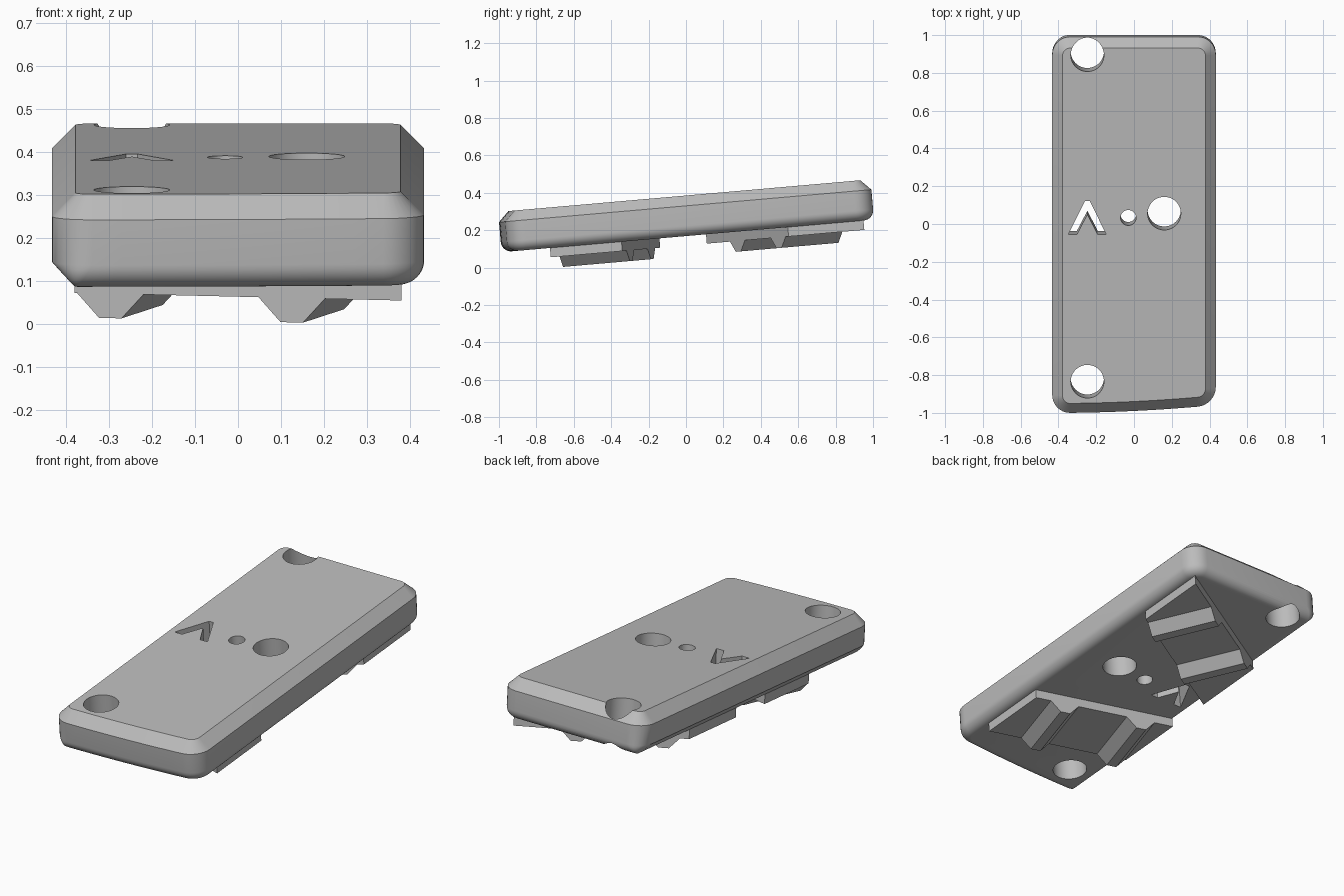
import bpy, bmesh
from math import sin, cos, pi, radians
from mathutils import Matrix, Vector

cube = bpy.data.objects.get("Cube")
if cube:
    bpy.data.objects.remove(cube, do_unlink=True)

# One plain grey
grey = bpy.data.materials.new("plain_grey")
grey.use_nodes = True
colour = (0.5, 0.5, 0.5, 1)
grey.diffuse_color = colour
grey.node_tree.nodes["Principled BSDF"].inputs["Base Color"].default_value = colour

# Everything is built flat (underside at zero), then tilted
TILT = Matrix.Translation((0, 0, 0.169)) @ Matrix.Rotation(radians(5), 4, 'X')
W, BACK, FRONT, THICK, EDGE = 0.433, 1.009, -0.99, 0.216, 0.055


def make(name, rings):
    """Loft a closed solid through rings of points."""
    bm = bmesh.new()
    loops = [[bm.verts.new(p) for p in ring] for ring in rings]
    n = len(loops[0])
    for a, b in zip(loops, loops[1:]):
        for i in range(n):
            j = (i + 1) % n
            bm.faces.new((a[i], a[j], b[j], b[i]))
    bm.faces.new(loops[0][::-1])
    bm.faces.new(loops[-1])
    bmesh.ops.recalc_face_normals(bm, faces=bm.faces)
    mesh = bpy.data.meshes.new(name)
    bm.to_mesh(mesh)
    bm.free()
    mesh.materials.append(grey)
    ob = bpy.data.objects.new(name, mesh)
    bpy.context.collection.objects.link(ob)
    ob.matrix_world = TILT
    return ob


def prism(name, outline, z0, z1):
    return make(name, [[(x, y, z) for x, y in outline] for z in (z0, z1)])


def slab_ring(z, inset, left_inset, left_radius):
    """Rounded rectangle whose front edge bows back towards the left."""
    x0, x1 = -W + left_inset, W - inset
    y0, y1 = FRONT + inset, BACK - inset
    r = 0.095 - inset
    corners = ((x1, y0, -1, 1, r), (x1, y1, -1, -1, r),
               (x0, y1, 1, -1, left_radius), (x0, y0, 1, 1, left_radius))
    pts = []
    for k, (x, y, sx, sy, rad) in enumerate(corners):
        for i in range(9):
            a = pi / 2 * (k - 1 + i / 8)
            pts.append((x + sx * rad + rad * cos(a), y + sy * rad + rad * sin(a)))
    xa, xb = x0 + left_radius, x1 - r
    pts += [(xa + (xb - xa) * i / 10, y0) for i in range(1, 10)]

    def bow(x, y):
        return 0.042 * ((x + W) / (2 * W)) ** 2 if y < 0 else 0
    return [(x, y + bow(x, y), z) for x, y in pts]


# Slab: rounded lower edge, chamfered on one long side and all round the top
rings = []
for i in range(9):
    a = pi / 2 * i / 8
    z = EDGE * (1 - cos(a))
    rings.append(slab_ring(z, EDGE * (1 - sin(a)), EDGE - z, 0.005 + 0.09 * z / EDGE))
rings.append(slab_ring(THICK - EDGE, 0, 0, 0.095))
rings.append(slab_ring(THICK, EDGE, EDGE, 0.04))
slab = make("tilted_slab", rings)

# Openings straight through the slab
holes = [(-0.247, 0.917, 0.088), (-0.247, -0.818, 0.088),
         (0.16, 0.075, 0.088), (-0.03, 0.052, 0.041)]
cutters = [prism("hole_cutter", [(x + r * cos(2 * pi * i / 48), y + r * sin(2 * pi * i / 48))
                                 for i in range(48)], -0.2, 0.4) for x, y, r in holes]
half = [(0, 0.07), (0.055, -0.036), (0.1, -0.036), (0.013, 0.14)]
chevron = half + [(-x, y) for x, y in half[:0:-1]]
cutters.append(prism("chevron_cutter", [(x - 0.247, y) for x, y in chevron], -0.2, 0.4))
bpy.context.view_layer.objects.active = slab
for c in cutters:
    mod = slab.modifiers.new("opening", 'BOOLEAN')
    mod.operation, mod.solver, mod.object = 'DIFFERENCE', 'EXACT', c
    bpy.ops.object.modifier_apply(modifier=mod.name)
    bpy.data.objects.remove(c, do_unlink=True)
bpy.ops.object.select_all(action='DESELECT')
slab.select_set(True)
bpy.ops.object.shade_smooth_by_angle(angle=radians(25))

# Feet: angled plates trimmed at the slab sides, with two ridges across each
SIDE, PLATE, RIDGE = 0.38, 0.05, 0.057


def foot(name, degrees, v0, v1, centres):
    a = radians(degrees)
    along, across = Vector((cos(a), sin(a), 0)), Vector((-sin(a), cos(a), 0))

    def edge(x, v):
        return x, (v + x * sin(a)) / cos(a)
    prism(name + "_plate", [edge(-SIDE, v0), edge(SIDE, v0), edge(SIDE, v1), edge(-SIDE, v1)],
          -PLATE, 0.01)
    section = ((-0.08, 0), (-0.027, RIDGE), (0.027, RIDGE), (0.08, 0))
    for k, u in enumerate(centres):
        make(f"{name}_ridge_{k + 1}",
             [[along * (u + du) + across * v - Vector((0, 0, PLATE + d)) for du, d in section]
              for v in (v0, v1)])


foot("front_foot", -15, -0.607, -0.236, (-0.145, 0.292))
foot("back_foot", 30, 0.283, 0.635, (0.49, 0.053))
